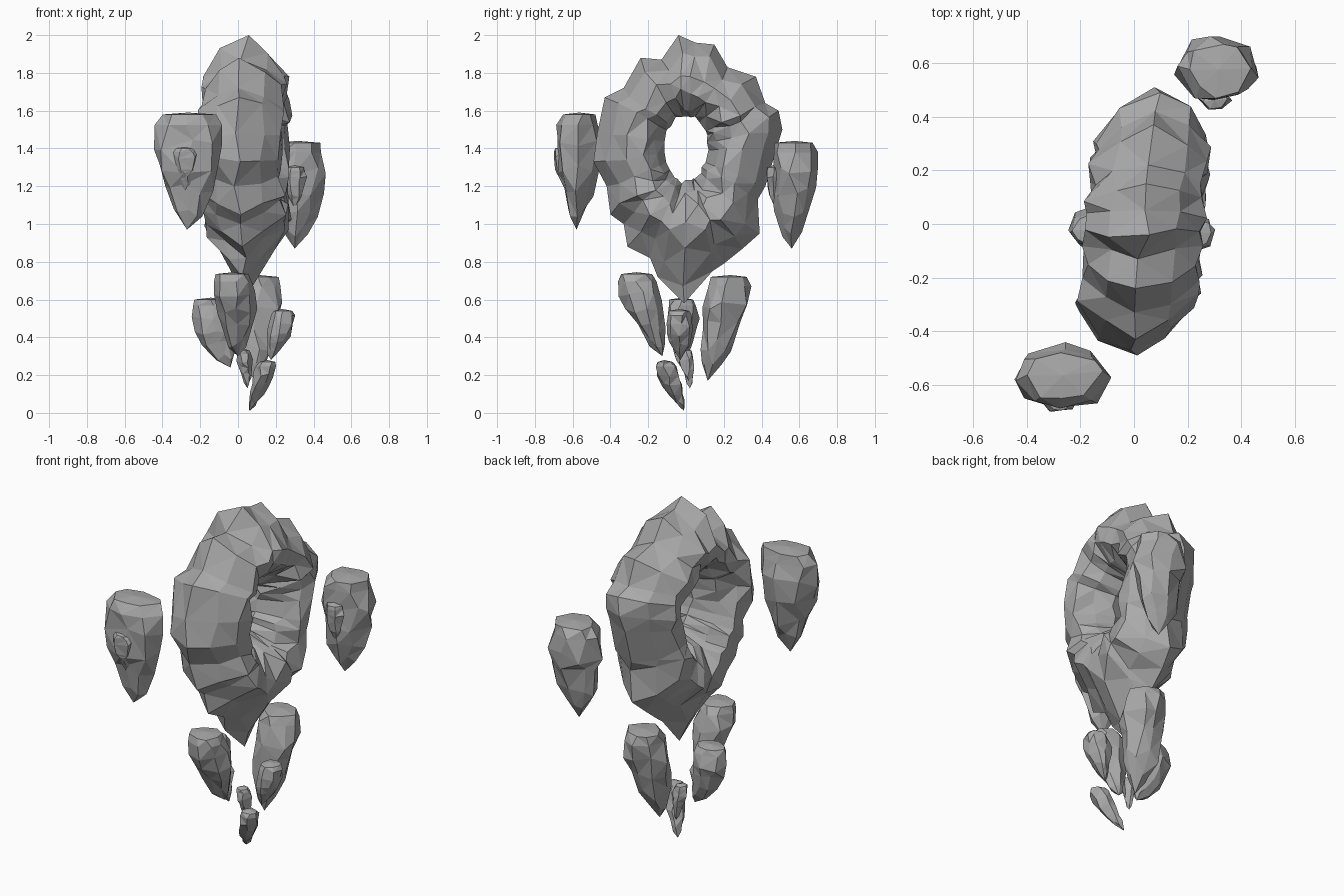
import bpy
import bmesh
import math
import random
from mathutils import Vector

cube = bpy.data.objects.get("Cube")
if cube:
    bpy.data.objects.remove(cube, do_unlink=True)

stone = bpy.data.materials.new("grey stone")
stone.use_nodes = True
GREY = (0.40, 0.40, 0.40, 1)
stone.diffuse_color = GREY
stone.node_tree.nodes["Principled BSDF"].inputs["Base Color"].default_value = GREY


def finish(bm, name):
    bmesh.ops.triangulate(bm, faces=bm.faces[:])
    bmesh.ops.recalc_face_normals(bm, faces=bm.faces[:])
    mesh = bpy.data.meshes.new(name)
    bm.to_mesh(mesh)
    bm.free()
    mesh.materials.append(stone)
    obj = bpy.data.objects.new(name, mesh)
    bpy.context.collection.objects.link(obj)
    return obj


def bridge(bm, a, b):
    n = len(a)
    for i in range(n):
        bm.faces.new((a[i], a[(i + 1) % n], b[(i + 1) % n], b[i]))


# Pierced boulder: jagged outline in the y-z plane, lofted around the hole
OUTLINE = [(-.04, 2.0), (.05, 1.96), (.15, 1.95), (.22, 1.83), (.37, 1.78), (.42, 1.64),
           (.49, 1.6), (.51, 1.5), (.48, 1.4), (.42, 1.2), (.38, 1.13), (.39, .95),
           (.30, .87), (.20, .79), (.14, .75), (-.01, .58), (-.15, .72),
           (-.19, .82), (-.31, .88), (-.33, 1.0), (-.40, 1.05), (-.42, 1.2),
           (-.49, 1.33), (-.47, 1.48), (-.43, 1.67), (-.33, 1.72),
           (-.24, 1.88), (-.13, 1.87)]
# Half cross-section from hole to rim (distance, sideways), then mirrored
HALF = [(.12, .55), (.3, .93), (.53, 1), (.81, .58)]
SECTION = [(0, 0), *HALF, (1, 0), *[(t, -s) for t, s in reversed(HALF)]]


def ring_boulder():
    rng = random.Random(4)
    bm = bmesh.new()
    loops = []
    for y, z in OUTLINE:
        angle = math.atan2(z - 1.4, y)
        hole = Vector((.11 * math.cos(angle), 1.4 + .178 * math.sin(angle)))
        hole += Vector((rng.uniform(-.012, .012), rng.uniform(-.012, .012)))
        rim = Vector((y, z))
        around = Vector((-math.sin(angle), math.cos(angle)))
        loop = []
        for t, side in SECTION:
            p = hole.lerp(rim, t)
            if 0 < t < 1:
                p = hole.lerp(rim, t + rng.uniform(-.05, .05))
                p += around * rng.uniform(-.025, .025) * t
                side *= rng.uniform(.9, 1.1)
            taper = max(.05, min(1, (p.y - .5) / .5))
            x = .04 + .09 * p.x + .215 * side * taper
            if t in (0, 1):
                x += rng.uniform(-.025, .025)
            loop.append(bm.verts.new((x, p.x, p.y)))
        loops.append(loop)
    for i, loop in enumerate(loops):
        bridge(bm, loop, loops[(i + 1) % len(loops)])
    finish(bm, "pierced_boulder")


# Shards: flat chipped top, broad shoulder, pointed foot; bow bends the middle
LEVELS = [(0, .76), (.09, .92), (.27, 1), (.46, .9), (.66, .7), (.84, .42)]


def shard(name, top, tip, rx, ry, bow=(0, 0), seed=1, sides=8):
    rng = random.Random(seed)
    bm = bmesh.new()
    top, tip = Vector(top), Vector(tip)
    height = top.z - tip.z
    loops = []
    for t, size in LEVELS:
        c = top.lerp(tip, t) + Vector((*bow, 0)) * math.sin(math.pi * t)
        loop = []
        for i in range(sides):
            a = math.tau * (i + rng.uniform(-.25, .25)) / sides
            r = size * rng.uniform(.88, 1.12)
            dz = rng.uniform(-.06, .06) * height * (t > .1)
            loop.append(bm.verts.new((c.x + rx * r * math.cos(a),
                                      c.y + ry * r * math.sin(a), c.z + dz)))
        loops.append(loop)
    for a, b in zip(loops, loops[1:]):
        bridge(bm, a, b)
    cap = bm.verts.new(top + Vector((0, 0, .01)))
    foot = bm.verts.new(tip)
    for i in range(sides):
        j = (i + 1) % sides
        bm.faces.new((cap, loops[0][i], loops[0][j]))
        bm.faces.new((foot, loops[-1][j], loops[-1][i]))
    finish(bm, name)


ring_boulder()

# Large floating shards with a small chip on their front
shard("front_shard", (-.265, -.565, 1.58), (-.27, -.58, .97), .18, .118, seed=2)
shard("front_shard_chip", (-.28, -.66, 1.40), (-.28, -.64, 1.18), .07, .045, seed=3, sides=6)
shard("back_shard", (.315, .575, 1.43), (.30, .56, .87), .15, .128, seed=5)
shard("back_shard_chip", (.30, .46, 1.30), (.30, .475, 1.08), .06, .045, seed=6, sides=6)

# Cluster of shards below the boulder
shard("lower_front_shard", (-.025, -.262, .735), (0, -.125, .30), .115, .11, (0, -.015), seed=7)
shard("lower_back_shard", (.11, .235, .72), (.09, .115, .17), .125, .125, (0, .01), seed=8)
shard("lower_right_shard", (-.145, -.02, .60), (-.04, -.025, .24), .115, .085, (-.03, 0), seed=9)
shard("lower_left_shard", (.235, -.035, .54), (.175, -.03, .28), .07, .075, (.01, 0), seed=10)
shard("inner_chip", (.03, 0, .33), (.05, .02, .13), .04, .04, seed=11, sides=6)
shard("bottom_chip", (.155, -.115, .27), (.06, -.01, .01), .055, .06, (.01, -.01), seed=12, sides=6)
